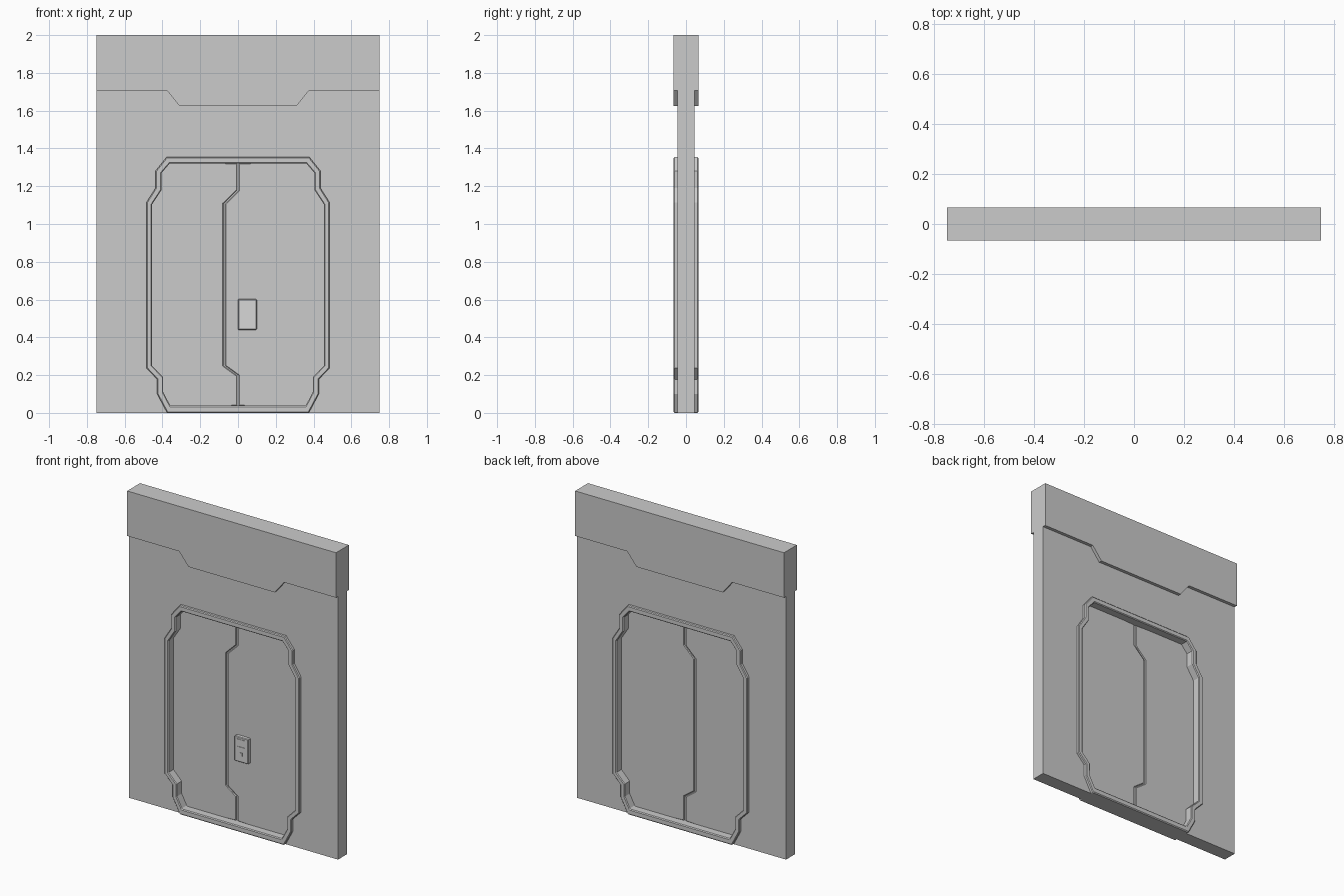
import bpy
import bmesh

if "Cube" in bpy.data.objects:
    bpy.data.objects.remove(bpy.data.objects["Cube"])


def make_material(name, value):
    mat = bpy.data.materials.new(name)
    mat.use_nodes = True
    color = (value, value, value, 1)
    mat.diffuse_color = color
    mat.node_tree.nodes["Principled BSDF"].inputs["Base Color"].default_value = color
    return mat


grey = make_material("grey", 0.6)
light_grey = make_material("light grey", 0.68)


def prism(name, loops, y0, y1, mat=grey, bevel=0.0):
    """Extrude an (x, z) outline along y; a second loop of equal length is a hole."""
    bm = bmesh.new()
    rings = [[[bm.verts.new((x, y, z)) for x, z in loop] for y in (y0, y1)] for loop in loops]
    n = len(loops[0])
    if len(rings) == 1:
        for ring in rings[0]:
            bm.faces.new(ring)
        bands = [rings[0]]
    else:
        (a, b), (c, d) = rings
        bands = [(a, b), (b, d), (d, c), (c, a)]
    for p, q in bands:
        for i in range(n):
            j = (i + 1) % n
            bm.faces.new((p[i], p[j], q[j], q[i]))
    bmesh.ops.recalc_face_normals(bm, faces=bm.faces)
    mesh = bpy.data.meshes.new(name)
    bm.to_mesh(mesh)
    bm.free()
    mesh.materials.append(mat)
    obj = bpy.data.objects.new(name, mesh)
    bpy.context.collection.objects.link(obj)
    if bevel:
        mod = obj.modifiers.new("edge bevel", "BEVEL")
        mod.width = bevel
        mod.segments = 1
        mod.limit_method = "ANGLE"
        mod.angle_limit = 1.05
    return obj


def rect(x0, x1, z0, z1):
    return [(x0, z0), (x1, z0), (x1, z1), (x0, z1)]


def mirrored(half):
    return half + [(-x, z) for x, z in reversed(half)]


# Doorway outlines, right half from top to bottom
outer_half = [(0.377, 1.355), (0.437, 1.28), (0.437, 1.19), (0.485, 1.114),
              (0.485, 0.237), (0.428, 0.178), (0.428, 0.1), (0.375, 0.0)]
inner_half = [(0.362, 1.32), (0.405, 1.27), (0.405, 1.18), (0.455, 1.103),
              (0.455, 0.25), (0.396, 0.19), (0.396, 0.11), (0.358, 0.038)]
middle_half = [((a + c) / 2, (b + d) / 2) for (a, b), (c, d) in zip(outer_half, inner_half)]

# Wall with the doorway cut through
wall = prism("wall", [rect(-0.75, 0.75, 0, 1.75)], -0.045, 0.045)
cutter = prism("doorway_cutter", [mirrored(middle_half)], -0.2, 0.2)
cutter.hide_render = True
cutter.hide_viewport = True
cut = wall.modifiers.new("doorway", "BOOLEAN")
cut.operation = "DIFFERENCE"
cut.solver = "EXACT"
cut.object = cutter

# Thick header with a stepped lower edge
prism("header", [mirrored([(0.75, 2), (0.75, 1.708), (0.377, 1.708), (0.31, 1.625)])],
      -0.066, 0.066)

# Door frame
prism("door_frame", [mirrored(outer_half), mirrored(inner_half)], -0.065, 0.065, bevel=0.005)

# Two door leaves meeting at a stepped seam, over a thin core
seam = [(0, 1.32), (0, 1.178), (-0.073, 1.107), (-0.073, 0.25), (0, 0.197), (0, 0.038)]
gap = 0.005
for name, side in (("left_door", 1), ("right_door", -1)):
    edge = [(x + side * gap, z) for x, z in reversed(seam)]
    jamb = [(side * x, z) for x, z in middle_half]
    prism(name, [jamb + edge], -0.012, 0.012, bevel=0.004)
prism("door_core", [mirrored(inner_half)], -0.003, 0.003)

# Control panel with a screen, keypad and button
prism("control_panel", [rect(0, 0.1, 0.44, 0.602)], -0.038, -0.01, light_grey, 0.004)
prism("panel_screen", [rect(0.018, 0.082, 0.555, 0.588)], -0.041, -0.036, light_grey)
prism("panel_keypad", [rect(0.025, 0.075, 0.465, 0.54)], -0.041, -0.036, light_grey)
prism("panel_button", [rect(0.04, 0.06, 0.485, 0.505)], -0.045, -0.039, light_grey)
